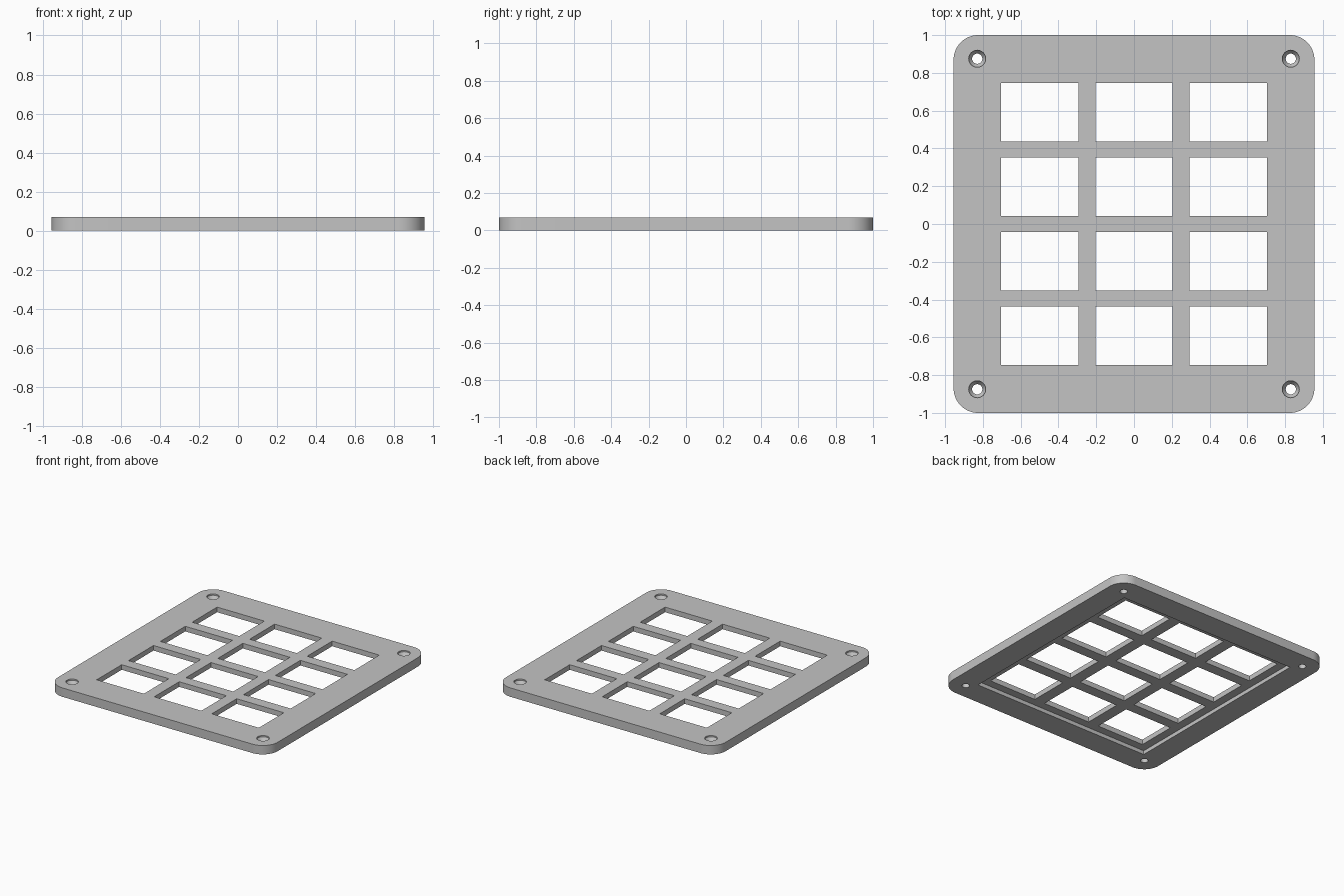
import bpy
import bmesh
from math import cos, sin, pi, radians

if "Cube" in bpy.data.objects:
    bpy.data.objects.remove(bpy.data.objects["Cube"])

HALF_X, HALF_Y, THICK = 0.955, 1.0, 0.07
CORNER = 0.13

grey = bpy.data.materials.new("plain_grey")
grey.use_nodes = True
color = (0.55, 0.55, 0.55, 1)
grey.diffuse_color = color
grey.node_tree.nodes["Principled BSDF"].inputs["Base Color"].default_value = color


def loft(bm, loops):
    """Closed solid through a stack of matching point loops."""
    rings = [[bm.verts.new(p) for p in loop] for loop in loops]
    bm.faces.new(rings[0][::-1])
    bm.faces.new(rings[-1])
    n = len(rings[0])
    for a, b in zip(rings, rings[1:]):
        for i in range(n):
            j = (i + 1) % n
            bm.faces.new((a[i], a[j], b[j], b[i]))


def rect(cx, cy, hx, hy, z):
    return [(cx + sx * hx, cy + sy * hy, z)
            for sx, sy in ((-1, -1), (1, -1), (1, 1), (-1, 1))]


def circle(cx, cy, r, z, n=32):
    return [(cx + r * cos(2 * pi * i / n), cy + r * sin(2 * pi * i / n), z)
            for i in range(n)]


def rounded_rect(hx, hy, r, z, steps=16):
    points = []
    for q, (sx, sy) in enumerate(((1, 1), (-1, 1), (-1, -1), (1, -1))):
        for i in range(steps + 1):
            a = (q + i / steps) * pi / 2
            points.append((sx * (hx - r) + r * cos(a), sy * (hy - r) + r * sin(a), z))
    return points


def make(name, solids):
    bm = bmesh.new()
    for loops in solids:
        loft(bm, loops)
    mesh = bpy.data.meshes.new(name)
    bm.to_mesh(mesh)
    bm.free()
    mesh.materials.append(grey)
    obj = bpy.data.objects.new(name, mesh)
    bpy.context.collection.objects.link(obj)
    return obj


# Rounded plate
plate = make("grid_plate", [[rounded_rect(HALF_X, HALF_Y, CORNER, z) for z in (0, THICK)]])

# Grid of rectangular windows
windows = make("window_cutter", [
    [rect(0.5 * i, 0.395 * j, 0.205, 0.155, z) for z in (-0.1, 0.2)]
    for i in (-1, 0, 1) for j in (-1.5, -0.5, 0.5, 1.5)])

# Shallow pocket in the underside
pocket = make("pocket_cutter", [[rect(0, 0, 0.77, 0.81, z) for z in (-0.1, 0.03)]])

# Countersunk screw holes
profile = ((0.027, -0.1), (0.027, 0.035), (0.045, 0.06), (0.045, 0.2))
screws = make("screw_hole_cutter", [
    [circle(0.83 * sx, 0.875 * sy, r, z) for r, z in profile]
    for sx in (-1, 1) for sy in (-1, 1)])

cutters = (pocket, windows, screws)
for cutter in cutters:
    cutter.hide_render = True
    mod = plate.modifiers.new(cutter.name, 'BOOLEAN')
    mod.operation = 'DIFFERENCE'
    mod.solver = 'EXACT'
    mod.object = cutter

# Bake the cuts and discard the cutters
bpy.context.view_layer.update()
graph = bpy.context.evaluated_depsgraph_get()
baked = bpy.data.meshes.new_from_object(plate.evaluated_get(graph))
plate.modifiers.clear()
plate.data = baked
for cutter in cutters:
    bpy.data.objects.remove(cutter)

bpy.ops.object.select_all(action='DESELECT')
plate.select_set(True)
bpy.context.view_layer.objects.active = plate
bpy.ops.object.shade_smooth_by_angle(angle=radians(30))
